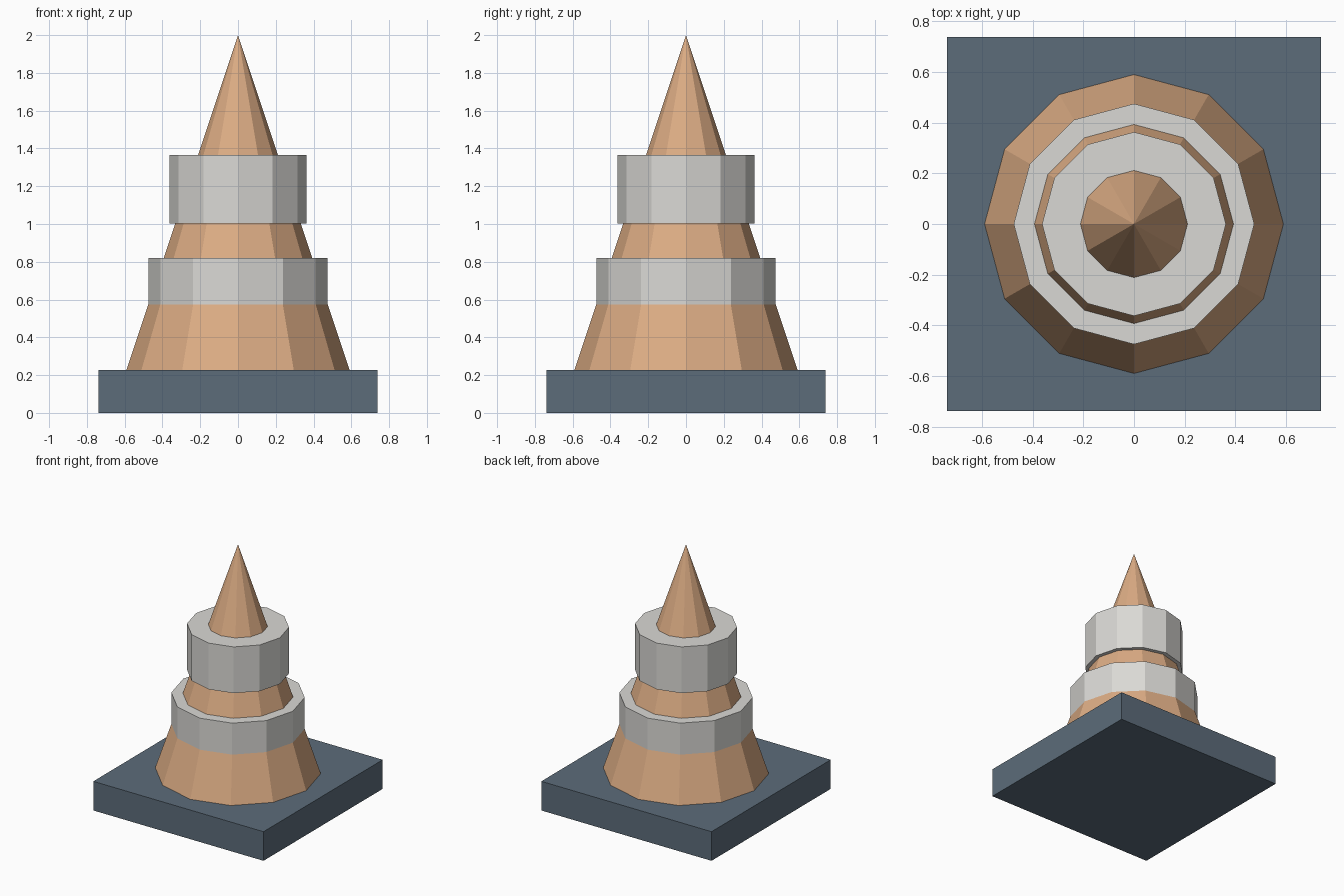
import bpy
import math

if "Cube" in bpy.data.objects:
    bpy.data.objects.remove(bpy.data.objects["Cube"])


def material(name, rgb):
    # sRGB 0-255 to linear
    lin = [((c / 255 + 0.055) / 1.055) ** 2.4 for c in rgb]
    m = bpy.data.materials.new(name)
    m.diffuse_color = (*lin, 1)
    m.use_nodes = True
    m.node_tree.nodes["Principled BSDF"].inputs["Base Color"].default_value = m.diffuse_color
    return m


orange = material("dull orange", (220, 172, 132))
pale = material("pale grey", (218, 217, 213))
slate = material("slate blue", (92, 108, 122))

SIDES = 12


def finish(name, mat):
    ob = bpy.context.object
    ob.name = name
    ob.data.materials.append(mat)
    return ob


def tier(name, mat, r_low, r_top, z0, z1):
    # twelve-sided cone or drum between two heights, corners on the axes
    bpy.ops.mesh.primitive_cone_add(vertices=SIDES, radius1=r_low, radius2=r_top,
                                    depth=z1 - z0, location=(0, 0, (z0 + z1) / 2))
    return finish(name, mat)


# square base slab
bpy.ops.mesh.primitive_cube_add(size=1, location=(0, 0, 0.114))
base = finish("base", slate)
base.scale = (1.475, 1.475, 0.228)

# tall cone body
tier("cone_body", orange, 0.59, 0, 0.228, 2.0)

# straight-sided bands
tier("lower_band", pale, 0.475, 0.475, 0.573, 0.82)
tier("upper_band", pale, 0.363, 0.363, 1.003, 1.365)
